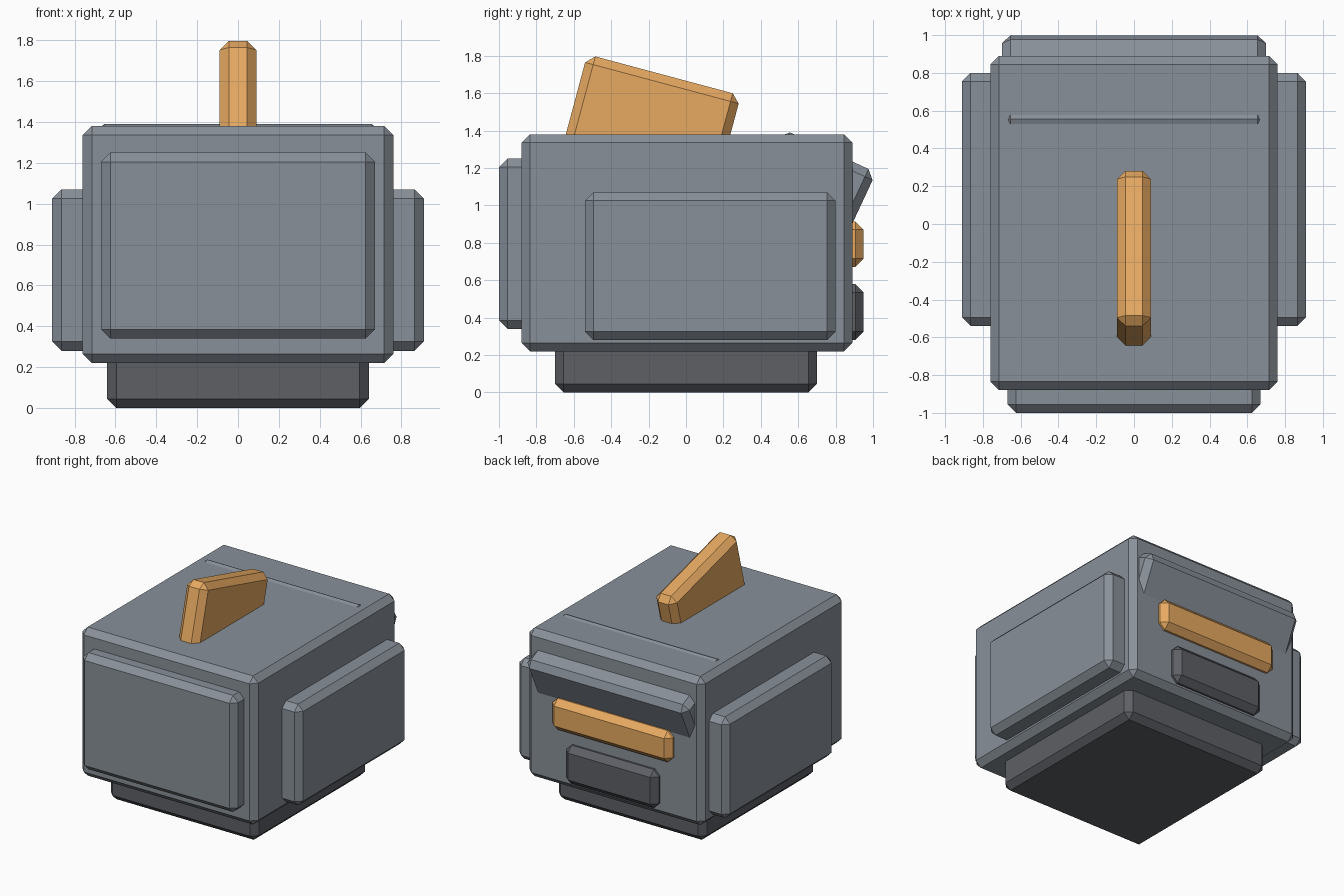
import bpy, bmesh
from math import radians
from mathutils import Matrix

if "Cube" in bpy.data.objects:
    bpy.data.objects.remove(bpy.data.objects["Cube"])


def material(name, rgb):
    m = bpy.data.materials.new(name)
    m.diffuse_color = (*rgb, 1)
    m.use_nodes = True
    m.node_tree.nodes["Principled BSDF"].inputs["Base Color"].default_value = m.diffuse_color
    return m


GREY = material("grey", (0.25, 0.28, 0.32))
DARK = material("dark_grey", (0.11, 0.115, 0.13))
ORANGE = material("orange", (0.80, 0.40, 0.12))


def block(name, lo, hi, mat, tilt=0, bevel=0.045):
    """Chamfered box between two corners, tilted about x through its centre."""
    size = [b - a for a, b in zip(lo, hi)]
    bm = bmesh.new()
    bmesh.ops.create_cube(bm, size=1, matrix=Matrix.Diagonal((*size, 1)))
    bmesh.ops.bevel(bm, geom=bm.edges[:], offset=bevel, segments=1,
                    affect='EDGES', profile=0.5)
    me = bpy.data.meshes.new(name)
    bm.to_mesh(me)
    bm.free()
    me.materials.append(mat)
    ob = bpy.data.objects.new(name, me)
    ob.location = [(a + b) / 2 for a, b in zip(lo, hi)]
    ob.rotation_euler.x = radians(tilt)
    bpy.context.collection.objects.link(ob)
    return ob


# Main body and base
block("body", (-0.76, -0.88, 0.22), (0.76, 0.89, 1.38), GREY)
block("base", (-0.64, -0.70, 0.0), (0.64, 0.70, 0.32), DARK)

# Raised panels on front and both sides
block("front_panel", (-0.67, -1.0, 0.34), (0.67, -0.78, 1.25), GREY)
for side, name in ((1, "right_panel"), (-1, "left_panel")):
    x0, x1 = sorted((side * 0.66, side * 0.91))
    block(name, (x0, -0.54, 0.28), (x1, 0.80, 1.07), GREY)

# Tilted crest on top
block("crest", (-0.09, -0.62, 1.108), (0.09, 0.23, 1.708), ORANGE, tilt=-15)

# Tilted brow, bar and lower block on the back
block("brow", (-0.70, 0.405, 0.911), (0.70, 0.958, 1.311), GREY, tilt=-25)
block("back_bar", (-0.52, 0.77, 0.67), (0.52, 0.95, 0.915), ORANGE)
block("back_block", (-0.40, 0.77, 0.28), (0.40, 0.95, 0.58), DARK)
